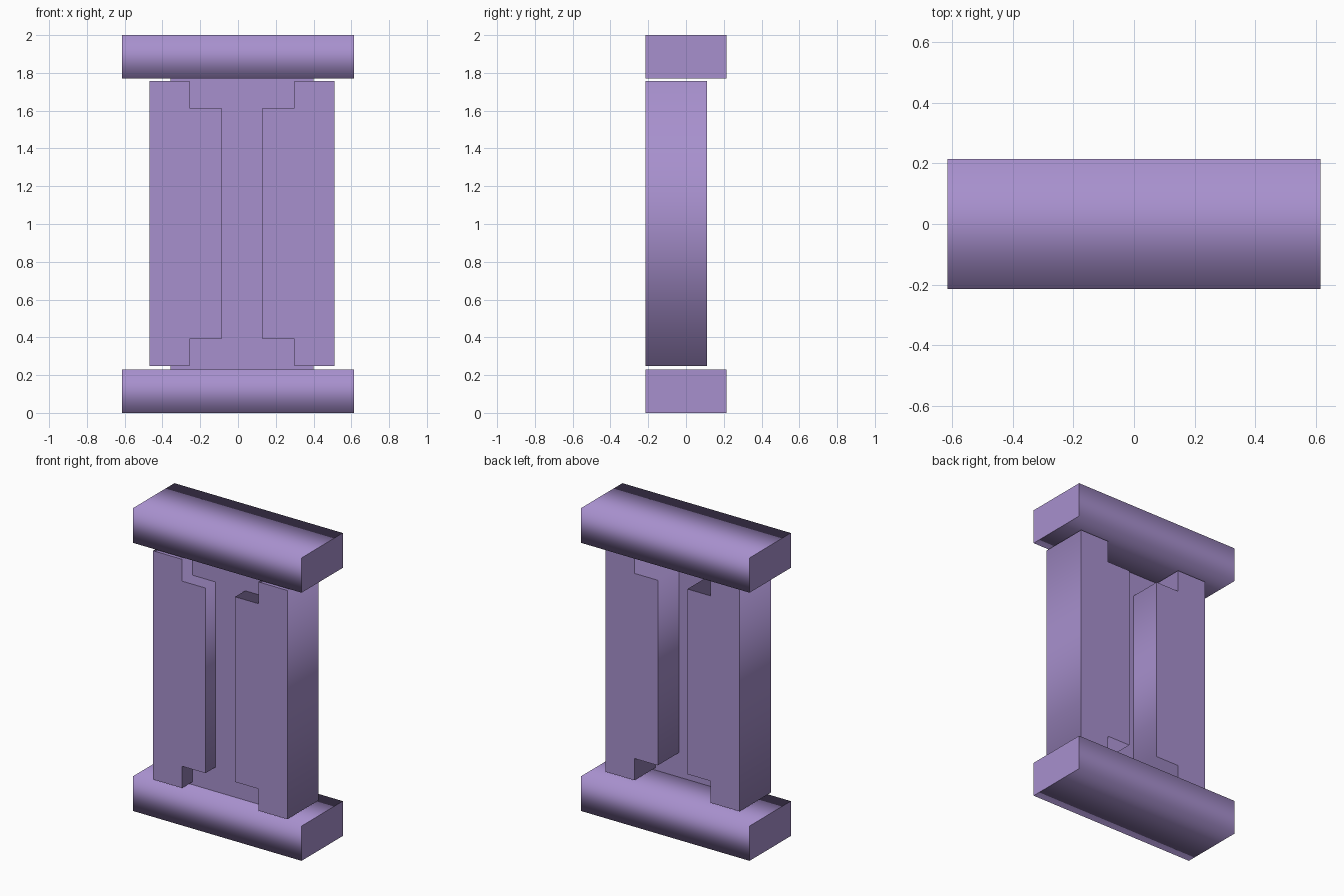
import bpy
import bmesh
from mathutils import Vector

old = bpy.data.objects.get("Cube")
if old:
    bpy.data.objects.remove(old, do_unlink=True)

COLOR = (0.39, 0.28, 0.615, 1.0)
purple = bpy.data.materials.new("soft purple")
purple.use_nodes = True
purple.diffuse_color = COLOR
purple.node_tree.nodes["Principled BSDF"].inputs["Base Color"].default_value = COLOR


def finish(name, bm):
    mesh = bpy.data.meshes.new(name)
    bm.to_mesh(mesh)
    bm.free()
    mesh.materials.append(purple)
    obj = bpy.data.objects.new(name, mesh)
    bpy.context.collection.objects.link(obj)
    return obj


def extrude_profile(name, points, offset):
    """Extrude a closed outline; sides are smooth, both end faces are crisp."""
    bm = bmesh.new()
    start = bm.faces.new([bm.verts.new(p) for p in points])
    result = bmesh.ops.extrude_face_region(bm, geom=[start], use_keep_orig=True)
    moved = [g for g in result["geom"] if isinstance(g, bmesh.types.BMVert)]
    bmesh.ops.translate(bm, verts=moved, vec=offset)
    bmesh.ops.recalc_face_normals(bm, faces=bm.faces)
    axis = Vector(offset).normalized()
    for face in bm.faces:
        face.smooth = True
    for face in bm.faces:
        if abs(face.normal.dot(axis)) > 0.9:
            for edge in face.edges:
                edge.smooth = False
    return finish(name, bm)


HALF_X, HALF_Y = 0.615, 0.215
CENTRE = 0.021    # the column sits slightly off the middle
CAP = 0.23

# Bottom and top bars, a rectangle run along x
for name, z in (("bottom_bar", 0.0), ("top_bar", 2.0 - CAP)):
    outline = [(-HALF_X, y, z + h) for y, h in
               ((-HALF_Y, 0), (HALF_Y, 0), (HALF_Y, CAP), (-HALF_Y, CAP))]
    extrude_profile(name, outline, (2 * HALF_X, 0, 0))

# Two uprights, notched at the inner top and bottom corners
LOW, HIGH, NOTCH = 0.247, 1.757, 0.144
half = [(0.49, LOW), (0.278, LOW), (0.278, LOW + NOTCH), (0.108, LOW + NOTCH),
        (0.108, HIGH - NOTCH), (0.278, HIGH - NOTCH), (0.278, HIGH), (0.49, HIGH)]
for name, side in (("left_upright", 1), ("right_upright", -1)):
    outline = [(CENTRE + side * x, -HALF_Y, z) for x, z in half]
    extrude_profile(name, outline, (0, 0.325, 0))

# Thin sheet joining the uprights and the bars
bm = bmesh.new()
bm.faces.new([bm.verts.new((CENTRE + x * 0.378, -0.11, z)) for x, z in
              ((-1, CAP), (1, CAP), (1, 2 - CAP), (-1, 2 - CAP))])
finish("middle_panel", bm)
